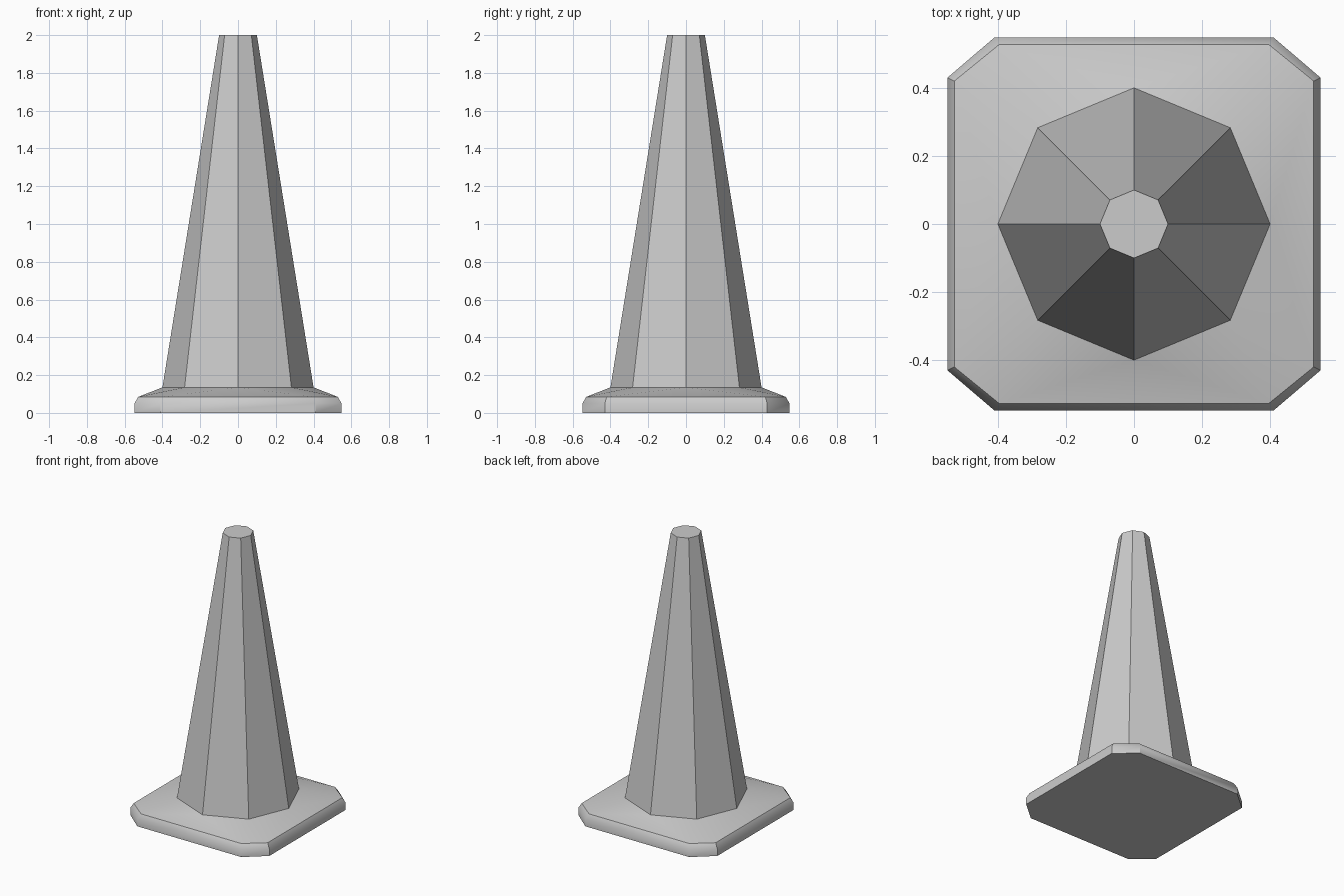
import bpy, bmesh, math

cube = bpy.data.objects.get("Cube")
if cube:
    bpy.data.objects.remove(cube, do_unlink=True)

grey = bpy.data.materials.new("light grey")
grey.use_nodes = True
grey.diffuse_color = (0.6, 0.6, 0.6, 1)
grey.node_tree.nodes["Principled BSDF"].inputs["Base Color"].default_value = (0.6, 0.6, 0.6, 1)

SIDES = 8
SEAM_Z = 0.135


def finish(bm, name):
    """Turn the bmesh into a shaded object with crisp corners."""
    bmesh.ops.recalc_face_normals(bm, faces=bm.faces)
    mesh = bpy.data.meshes.new(name)
    bm.to_mesh(mesh)
    bm.free()
    mesh.materials.append(grey)
    obj = bpy.data.objects.new(name, mesh)
    bpy.context.collection.objects.link(obj)
    bpy.ops.object.select_all(action="DESELECT")
    obj.select_set(True)
    bpy.context.view_layer.objects.active = obj
    bpy.ops.object.shade_smooth_by_angle(angle=math.radians(38))


def octagon(bm, radius, z):
    """Ring of vertices starting on +x."""
    turn = math.tau / SIDES
    return [bm.verts.new((radius * math.cos(i * turn), radius * math.sin(i * turn), z))
            for i in range(SIDES)]


def chamfered_square(bm, half, cut_x, cut_y, z):
    """Square ring with cut corners, starting at the low end of the +x side."""
    points = [(half, -cut_y), (half, cut_y), (cut_x, half), (-cut_x, half)]
    points += [(-x, -y) for x, y in points]
    return [bm.verts.new((x, y, z)) for x, y in points]


def bridge(bm, lower, upper):
    for i in range(SIDES):
        j = (i + 1) % SIDES
        bm.faces.new((lower[i], lower[j], upper[j], upper[i]))


# Tapered eight-sided cone with a flat tip
bm = bmesh.new()
foot = octagon(bm, 0.4, SEAM_Z)
tip = octagon(bm, 0.1, 2.0)
bridge(bm, foot, tip)
bm.faces.new(tip)
finish(bm, "cone_body")

# Base plate: upright rim, bevelled edge, then a slope up to the cone
bm = bmesh.new()
floor = chamfered_square(bm, 0.548, 0.41, 0.43, 0)
rim = chamfered_square(bm, 0.548, 0.41, 0.43, 0.05)
edge = chamfered_square(bm, 0.528, 0.395, 0.42, 0.085)
collar = octagon(bm, 0.4, SEAM_Z)
bm.faces.new(floor[::-1])
bridge(bm, floor, rim)
bridge(bm, rim, edge)
for side in range(4):
    start, end = edge[2 * side], edge[2 * side + 1]
    following = edge[(2 * side + 2) % SIDES]
    before, middle, after = (collar[(2 * side + k) % SIDES] for k in (-1, 0, 1))
    bm.faces.new((start, middle, before))
    bm.faces.new((start, end, middle))
    bm.faces.new((end, after, middle))
    bm.faces.new((end, following, after))
finish(bm, "base_plate")
